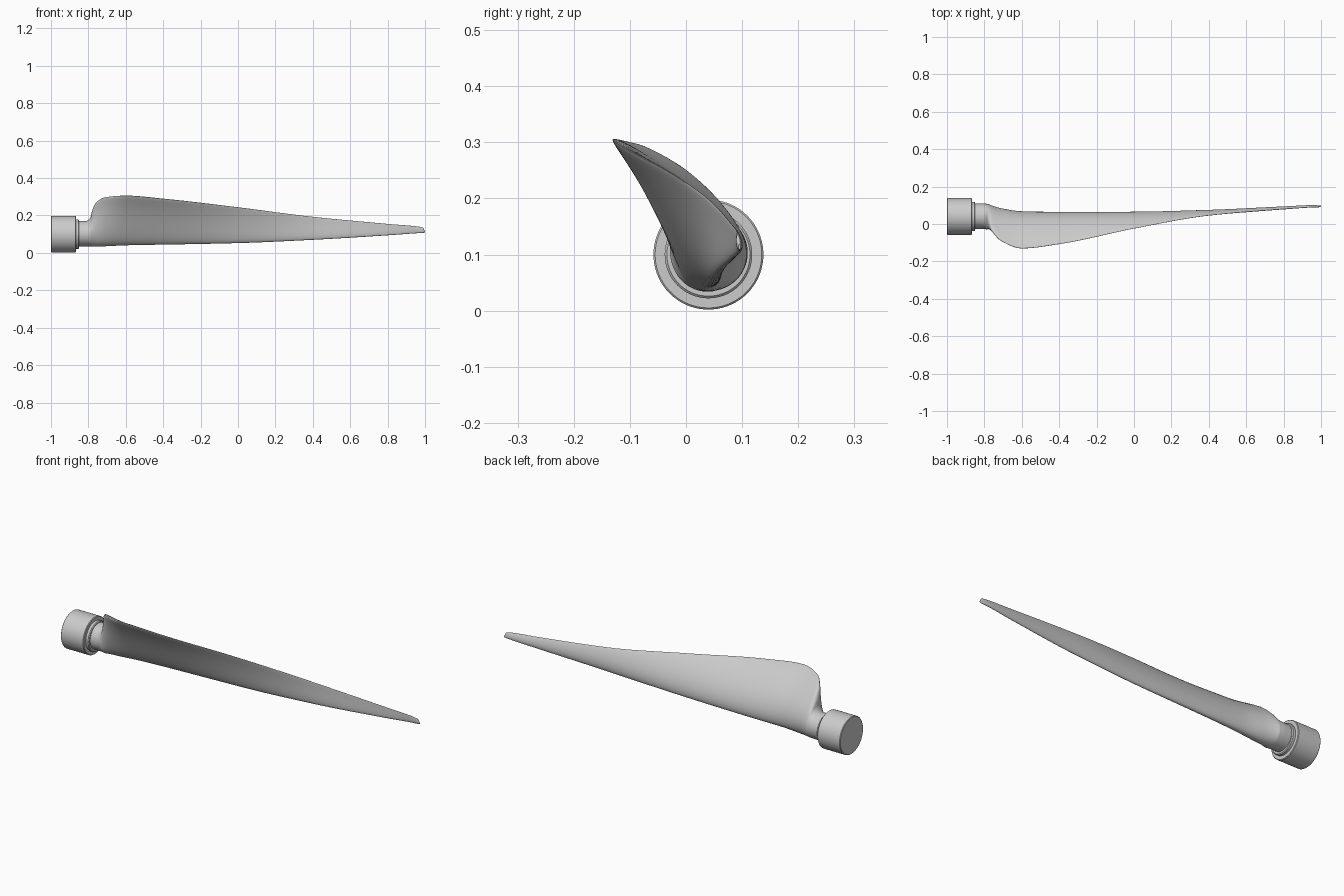
import bpy, bmesh, math

if "Cube" in bpy.data.objects:
    bpy.data.objects.remove(bpy.data.objects["Cube"])

def make_object(name, rings):
    """Skin a list of closed rings and cap both ends."""
    bm = bmesh.new()
    loops = [[bm.verts.new(p) for p in r] for r in rings]
    n = len(loops[0])
    for a, b in zip(loops, loops[1:]):
        for i in range(n):
            j = (i + 1) % n
            bm.faces.new((a[i], a[j], b[j], b[i]))
    bm.faces.new(loops[0])
    bm.faces.new(loops[-1])
    bmesh.ops.recalc_face_normals(bm, faces=bm.faces)
    me = bpy.data.meshes.new(name)
    bm.to_mesh(me)
    bm.free()
    ob = bpy.data.objects.new(name, me)
    bpy.context.collection.objects.link(ob)
    bpy.ops.object.select_all(action='DESELECT')
    ob.select_set(True)
    bpy.context.view_layer.objects.active = ob
    bpy.ops.object.shade_smooth_by_angle(angle=math.radians(35))
    return ob

# Root mount: turned socket with a small collar
CY, CZ, SEG = 0.04, 0.10, 72
profile = [(-1, .095), (-.997, .098), (-.869, .098), (-.866, .095),
           (-.866, .078), (-.853, .078), (-.849, .074), (-.849, .06)]
make_object("root_socket", [
    [(x, CY + r * math.cos(2 * math.pi * i / SEG), CZ + r * math.sin(2 * math.pi * i / SEG))
     for i in range(SEG)] for x, r in profile])

# Blade stations: x, leading edge y z, trailing edge y z, thickness, taper, camber
stations = [
    (-.87, .058, .037, .026, .169, .136, 0, 0),
    (-.81, .058, .037, .026, .169, .136, 0, 0),
    (-.79, .058, .037, .018, .185, .136, .10, 0),
    (-.78, .058, .037, .000, .225, .132, .35, .004),
    (-.76, .058, .038, -.035, .268, .122, .50, .010),
    (-.71, .056, .040, -.090, .297, .108, .60, .018),
    (-.60, .052, .044, -.130, .306, .085, .55, .024),
    (-.40, .054, .046, -.107, .290, .064, .50, .021),
    (.00, .055, .053, -.024, .244, .041, .50, .012),
    (.40, .062, .070, .046, .193, .027, .45, .006),
    (.80, .085, .094, .080, .155, .016, .40, .003),
    (.97, .096, .106, .091, .140, .011, .30, .001),
    (.99, .096, .107, .092, .134, .009, .20, 0),
    (1.0, .096, .109, .095, .118, .004, 0, 0)]

def tangent(i, k):
    """Monotone slope of column k at station i."""
    if i in (0, len(stations) - 1):
        return 0.0
    a, b, c = stations[i - 1], stations[i], stations[i + 1]
    s, t = (b[k] - a[k]) / (b[0] - a[0]), (c[k] - b[k]) / (c[0] - b[0])
    return 0.0 if s * t <= 0 else 2 * s * t / (s + t)

def section(row, n=56):
    """Cambered airfoil ring that becomes a circle when taper is zero."""
    x, ly, lz, ty, tz, thick, k, camber = row
    dy, dz = ty - ly, tz - lz
    length = math.hypot(dy, dz)
    ny, nz = dz / length, -dy / length
    angles = [2 * math.pi * i / n for i in range(n)]
    peak = max(math.sin(t) * (1 + k * math.cos(t)) for t in angles)
    ring = []
    for t in angles:
        c = (1 - math.cos(t)) / 2
        h = thick / 2 * math.sin(t) * (1 + k * math.cos(t)) / peak
        h += camber * 4 * c * (1 - c)
        ring.append((x, ly + dy * c + ny * h, lz + dz * c + nz * h))
    return ring

# Blade: smooth loft through the stations
rings = []
for i in range(len(stations) - 1):
    a, b = stations[i], stations[i + 1]
    w = b[0] - a[0]
    steps = max(4, int(w / .02))
    for s in range(steps):
        u = s / steps
        row = [a[0] + w * u]
        for k in range(1, 8):
            row.append((2*u**3 - 3*u**2 + 1) * a[k] + (u**3 - 2*u**2 + u) * w * tangent(i, k)
                       + (3*u**2 - 2*u**3) * b[k] + (u**3 - u**2) * w * tangent(i + 1, k))
        rings.append(section(row))
rings.append(section(stations[-1]))
make_object("blade", rings)
